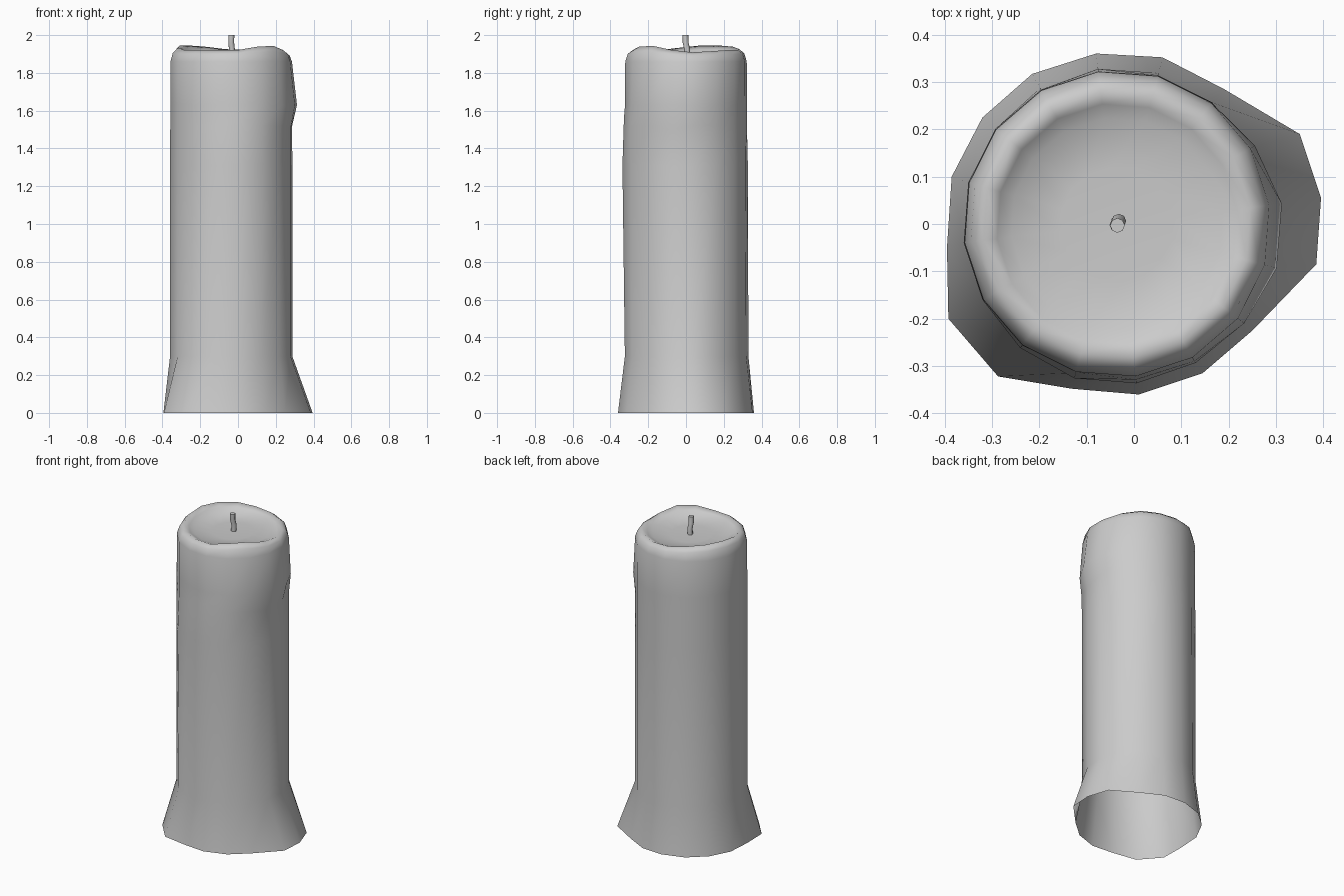
import bpy, bmesh
from math import sin, cos, radians, pi

if "Cube" in bpy.data.objects:
    bpy.data.objects.remove(bpy.data.objects["Cube"])

N = 16
CX = -0.036


def loft(name, rings, cap_start=False, cap_end=False):
    """Skin a list of equal-length point rings into a smooth object."""
    bm = bmesh.new()
    vs = [[bm.verts.new(p) for p in ring] for ring in rings]
    n = len(rings[0])
    for a, b in zip(vs, vs[1:]):
        for i in range(n):
            j = (i + 1) % n
            bm.faces.new((a[i], a[j], b[j], b[i]))
    if cap_start:
        bm.faces.new(vs[0][::-1])
    if cap_end:
        bm.faces.new(vs[-1])
    for f in bm.faces:
        f.smooth = True
    me = bpy.data.meshes.new(name)
    bm.to_mesh(me)
    bm.free()
    ob = bpy.data.objects.new(name, me)
    bpy.context.collection.objects.link(ob)
    return ob


def ring(r, z, dr={}, dz={}):
    """Circle of N points with per-point radius and height offsets."""
    pts = []
    for i in range(N):
        a = radians(97 + 22.5 * i)
        rr = r + dr.get(i, 0)
        pts.append((CX + rr * cos(a), rr * sin(a), z + dz.get(i, 0)))
    return pts


# uneven flared foot, counter-clockwise from the back
foot = [(-0.08, 0.36), (-0.215, 0.317), (-0.32, 0.225), (-0.385, 0.1),
        (-0.395, -0.05), (-0.392, -0.2), (-0.287, -0.322), (-0.13, -0.348),
        (0.01, -0.36), (0.145, -0.315), (0.25, -0.225), (0.385, -0.085),
        (0.395, 0.055), (0.35, 0.19), (0.19, 0.285), (0.06, 0.352)]

# wax drip bulge on the right and front, rim waves
rim = {0: 0.005, 1: 0.018, 2: 0.024, 3: 0.024, 4: 0.012,
       9: 0.018, 10: 0.022, 12: -0.012, 13: -0.006}
body = [
    [(x, y, 0) for x, y in foot],
    ring(0.326, 0.30, {0: 0.007, 1: 0.004, 15: 0.005}),
    ring(0.326, 1.31, {6: 0.006, 7: 0.012, 8: 0.013, 9: 0.008, 0: 0.004}),
    ring(0.325, 1.52, {9: 0.012, 10: 0.006, 8: 0.006},
         {8: 0.04, 11: -0.02}),
    ring(0.325, 1.63, {7: -0.004, 9: 0.008, 10: 0.016, 11: 0.025, 12: 0.026, 13: 0.01}),
    ring(0.324, 1.86),
    ring(0.311, 1.90, {}, {k: v * 0.6 for k, v in rim.items()}),
    ring(0.284, 1.921, {}, rim),
    ring(0.255, 1.908, {}, {k: v * 0.6 for k, v in rim.items()}),
    ring(0.225, 1.895),
    ring(0.12, 1.888),
]
loft("candle_wax", body, cap_end=True)

# slightly bent wick
path = [(-0.034, 0.004, 1.87), (-0.032, 0.006, 1.925),
        (-0.036, -0.002, 1.96), (-0.035, -0.003, 2.0)]
wick = [[(x + 0.0155 * cos(2 * pi * k / 8), y + 0.0155 * sin(2 * pi * k / 8), z)
         for k in range(8)] for x, y, z in path]
w = loft("wick", wick, cap_end=True)
w.data.polygons[-1].use_smooth = False
